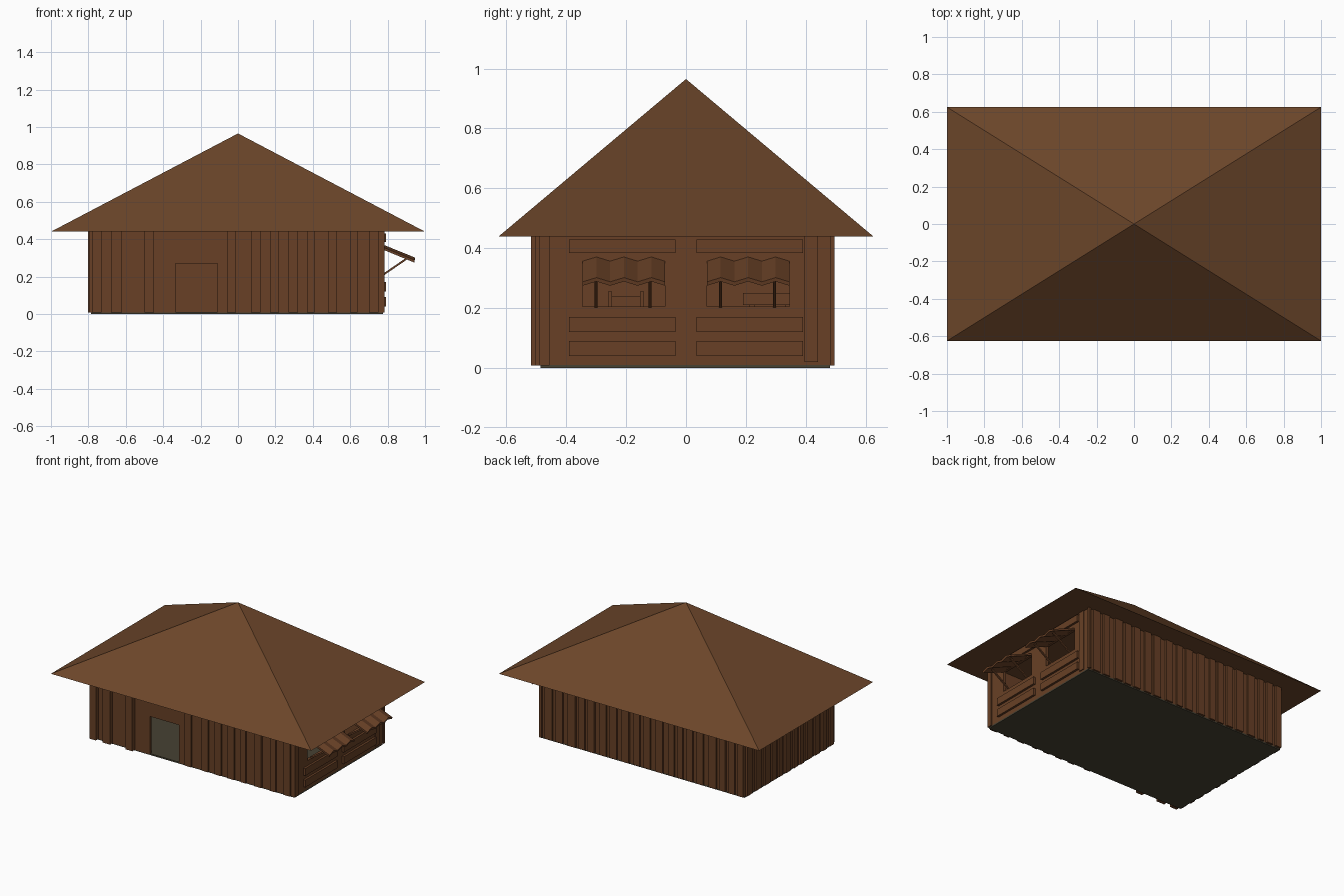
import bpy, bmesh, math, random
from mathutils import Vector

if "Cube" in bpy.data.objects:
    bpy.data.objects.remove(bpy.data.objects["Cube"])
random.seed(4)


def material(name, color):
    m = bpy.data.materials.new(name)
    m.diffuse_color = (*color, 1)
    m.use_nodes = True
    m.node_tree.nodes["Principled BSDF"].inputs["Base Color"].default_value = m.diffuse_color
    return m


ROOF = material("roof_brown", (0.150, 0.061, 0.023))
WOOD = material("wall_brown", (0.138, 0.051, 0.019))
FLOOR = material("floor_olive", (0.063, 0.054, 0.033))


def finish(name, bm, mat):
    bmesh.ops.recalc_face_normals(bm, faces=bm.faces)
    me = bpy.data.meshes.new(name)
    bm.to_mesh(me)
    bm.free()
    me.materials.append(mat)
    ob = bpy.data.objects.new(name, me)
    bpy.context.collection.objects.link(ob)
    return ob


def add_box(bm, x0, x1, y0, y1, z0, z1):
    vs = bmesh.ops.create_cube(bm, size=1)["verts"]
    for v in vs:
        v.co = ((x0 + x1) / 2 + v.co.x * (x1 - x0),
                (y0 + y1) / 2 + v.co.y * (y1 - y0),
                (z0 + z1) / 2 + v.co.z * (z1 - z0))


def boxes(name, mat, items):
    bm = bmesh.new()
    for b in items:
        add_box(bm, *b)
    return finish(name, bm, mat)


def plank_runs(a, b):
    # irregular plank positions along a wall
    t, runs = a, []
    while t < b - 0.03:
        w = random.uniform(0.04, 0.06)
        runs.append((t, min(t + w, b)))
        t += w + random.uniform(0.02, 0.045)
    return runs


Z0, Z1 = 0.008, 0.44

# pyramid roof
bm = bmesh.new()
base = [bm.verts.new((sx, sy, 0.44)) for sx, sy in
        ((-1, -0.625), (1, -0.625), (1, 0.625), (-1, 0.625))]
apex = bm.verts.new((0, 0, 0.965))
bm.faces.new(base[::-1])
for i in range(4):
    bm.faces.new((base[i], base[(i + 1) % 4], apex))
finish("roof", bm, ROOF)

# floor slab
boxes("floor", FLOOR, [(-0.785, 0.775, -0.485, 0.48, 0, 0.01)])

# front wall with open doorway
boxes("front_wall", WOOD, [
    (-0.785, -0.335, -0.49, -0.47, Z0, Z1),
    (-0.11, 0.775, -0.49, -0.47, Z0, Z1),
    (-0.335, -0.11, -0.49, -0.47, 0.27, Z1)])
loose = [(-0.78, -0.73), (-0.68, -0.62), (-0.5, -0.45)]
boxes("front_loose_planks", WOOD,
      [(a, b, -0.518, -0.488, Z0, Z1) for a, b in loose])
flat = [(-0.06, -0.01), (0.07, 0.12), (0.17, 0.22), (0.27, 0.32),
        (0.37, 0.41), (0.48, 0.53), (0.60, 0.64), (0.70, 0.75)]
boxes("front_planks", WOOD, [(a, b, -0.503, -0.488, Z0, Z1) for a, b in flat])

# back wall and planks
boxes("back_wall", WOOD, [(-0.785, 0.775, 0.46, 0.48, Z0, Z1)])
boxes("back_planks", WOOD,
      [(a, b, 0.475, 0.48 + random.uniform(0.01, 0.016), Z0, Z1)
       for a, b in plank_runs(-0.785, 0.775)])

# left wall and planks
boxes("left_wall", WOOD, [(-0.785, -0.765, -0.485, 0.475, Z0, Z1)])
boxes("left_planks", WOOD,
      [(-0.785 - random.uniform(0.01, 0.016), -0.78, a, b, Z0, Z1)
       for a, b in plank_runs(-0.485, 0.475)])

# right wall with two window openings
wall = [(0.755, 0.775, -0.485, 0.475, Z0, 0.205),
        (0.755, 0.775, -0.485, 0.475, 0.35, Z1)]
for a, b in ((-0.485, -0.345), (-0.07, 0.07), (0.345, 0.475)):
    wall.append((0.755, 0.775, a, b, 0.205, 0.35))
boxes("right_wall", WOOD, wall)
boxes("right_corner_boards", WOOD, [
    (0.765, 0.783, -0.49, -0.455, Z0, Z1),
    (0.765, 0.781, 0.395, 0.44, 0.02, Z1),
    (0.765, 0.783, 0.48, 0.495, Z0, Z1)])

# horizontal boards above and below the windows
boards = []
for a, b in ((-0.39, -0.035), (0.035, 0.39)):
    for z0, z1 in ((0.04, 0.09), (0.12, 0.17), (0.385, 0.43)):
        boards.append((0.77, 0.79, a, b, z0, z1))
boxes("right_boards", WOOD, boards)


def awning(name, y0, y1):
    # zigzag sheet sloping out from the wall
    bm = bmesh.new()
    n, rows = 6, []
    for i in range(n + 1):
        y = y0 + (y1 - y0) * i / n
        dz = 0.007 if i % 2 else -0.007
        rows.append([bm.verts.new((x, y, z + dz + t)) for x, z, t in
                     ((0.77, 0.353, 0), (0.942, 0.282, 0),
                      (0.945, 0.282, 0.013), (0.77, 0.353, 0.013))])
    for r, s in zip(rows, rows[1:]):
        for k in range(4):
            bm.faces.new((r[k], r[(k + 1) % 4], s[(k + 1) % 4], s[k]))
    bm.faces.new(rows[0])
    bm.faces.new(rows[-1][::-1])
    finish(name, bm, WOOD)


def strut(name, y):
    # slanted square bar holding the awning
    a, b = Vector((0.772, y, 0.207)), Vector((0.905, y, 0.298))
    bm = bmesh.new()
    bmesh.ops.create_cube(bm, size=1)
    d = b - a
    rot = d.to_track_quat("Z", "Y")
    for v in bm.verts:
        v.co = (a + b) / 2 + rot @ Vector(
            (v.co.x * 0.01, v.co.y * 0.01, v.co.z * d.length))
    finish(name, bm, WOOD)


for side, (y0, y1) in (("front", (-0.345, -0.07)), ("back", (0.07, 0.345))):
    awning(side + "_awning", y0, y1)
    strut(side + "_awning_strut_a", y0 + 0.045)
    strut(side + "_awning_strut_b", y1 - 0.05)

# furniture glimpsed through the windows
boxes("chair", WOOD, [
    (0.42, 0.54, -0.26, -0.14, 0.10, 0.12),
    (0.42, 0.435, -0.25, -0.15, 0.12, 0.24),
    (0.42, 0.54, -0.26, -0.247, 0.01, 0.255),
    (0.42, 0.54, -0.153, -0.14, 0.01, 0.255)])
boxes("table", WOOD, [
    (0.40, 0.56, 0.19, 0.37, 0.21, 0.25),
    (0.42, 0.44, 0.21, 0.23, 0.01, 0.21), (0.52, 0.54, 0.21, 0.23, 0.01, 0.21),
    (0.42, 0.44, 0.33, 0.35, 0.01, 0.21), (0.52, 0.54, 0.33, 0.35, 0.01, 0.21)])
